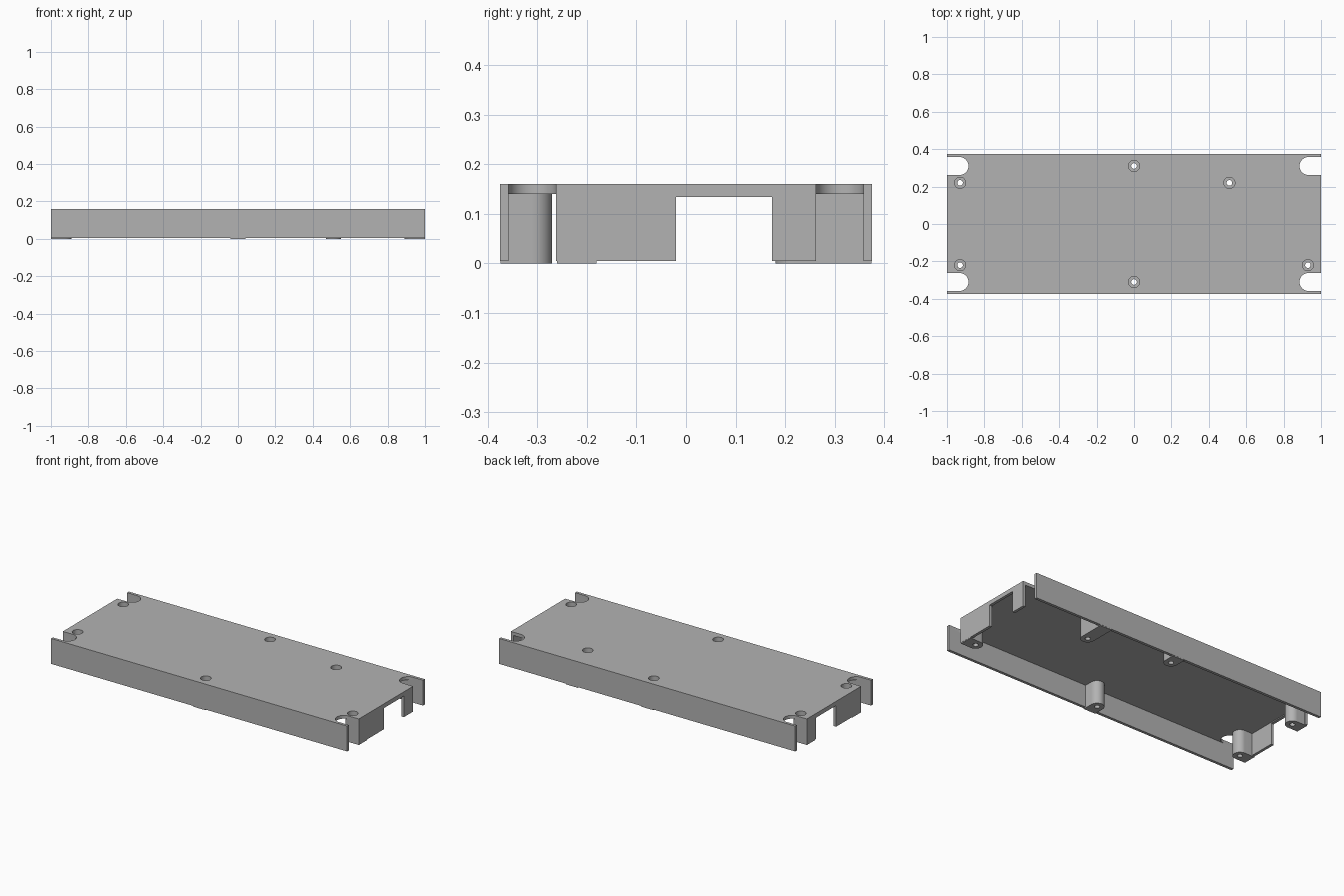
import bpy, bmesh, math
from mathutils import Vector

if "Cube" in bpy.data.objects:
    bpy.data.objects.remove(bpy.data.objects["Cube"], do_unlink=True)

HX, HY = 1.0, 0.375            # half length and half width
TOP, UNDER, RIM = 0.16, 0.14, 0.005
WALL = 0.017
POST_R, BORE_R, HOLE_R, BORE_Z = 0.04, 0.03, 0.015, 0.05
SLOT_Y, SLOT_R, SLOT_X = 0.31, 0.048, 0.933

# Post centres and the direction of the wall each one joins
POSTS = [("left_front", 0.93, -0.22, (1, 0)), ("right_front", -0.93, -0.22, (-1, 0)),
         ("right_back", -0.93, 0.22, (-1, 0)), ("middle_front", 0, -0.31, (0, -1)),
         ("middle_back", 0, 0.31, (0, 1)), ("left_back", 0.51, 0.22, (0, 1))]

grey = bpy.data.materials.new("grey plastic")
grey.use_nodes = True
colour = (0.45, 0.45, 0.45, 1)
grey.diffuse_color = colour
grey.node_tree.nodes["Principled BSDF"].inputs["Base Color"].default_value = colour


def make_object(name, bm):
    bmesh.ops.recalc_face_normals(bm, faces=bm.faces)
    mesh = bpy.data.meshes.new(name)
    bm.to_mesh(mesh)
    bm.free()
    obj = bpy.data.objects.new(name, mesh)
    bpy.context.collection.objects.link(obj)
    mesh.materials.append(grey)
    return obj


def prism(name, points, depth):
    """Extrude a closed outline of 3D points along a vector."""
    bm = bmesh.new()
    face = bm.faces.new([bm.verts.new(p) for p in points])
    new = bmesh.ops.extrude_face_region(bm, geom=[face])["geom"]
    bmesh.ops.translate(bm, vec=Vector(depth),
                        verts=[v for v in new if isinstance(v, bmesh.types.BMVert)])
    return make_object(name, bm)


def arc(cx, cy, r, start, end, steps=24):
    angles = [start + (end - start) * i / steps for i in range(steps + 1)]
    return [(cx + r * math.cos(a), cy + r * math.sin(a)) for a in angles]


# Top plate with a round-ended slot at each corner
quarter = [(HX, SLOT_Y - SLOT_R)]
quarter += arc(SLOT_X, SLOT_Y, SLOT_R, -math.pi / 2, -math.pi * 1.5)
quarter += [(HX, SLOT_Y + SLOT_R), (HX, HY)]
half = quarter + [(-x, y) for x, y in reversed(quarter)]
outline = half + [(-x, -y) for x, y in half]
plate = prism("top_plate", [(x, y, UNDER) for x, y in outline], (0, 0, TOP - UNDER))

# Long side walls
for name, y in (("front_wall", -HY), ("back_wall", HY - WALL)):
    prism(name, [(-HX, y, RIM), (HX, y, RIM), (HX, y + WALL, RIM), (-HX, y + WALL, RIM)],
          (0, 0, UNDER - RIM))

# End walls with a cable opening
EDGE = SLOT_Y - SLOT_R
OPEN_A, OPEN_B, OPEN_Z = -0.02, 0.173, 0.134
section = [(-EDGE, RIM), (OPEN_A, RIM), (OPEN_A, OPEN_Z), (OPEN_B, OPEN_Z),
           (OPEN_B, RIM), (EDGE, RIM), (EDGE, UNDER), (-EDGE, UNDER)]
for name, x in (("left_end_wall", HX - WALL), ("right_end_wall", -HX)):
    prism(name, [(x, y, z) for y, z in section], (WALL, 0, 0))

# Screw posts, rounded inwards and joined to the nearest wall
drilled = [plate]
for name, x, y, (dx, dy) in POSTS:
    out = math.atan2(dy, dx)
    shape = arc(x, y, POST_R, out + math.pi / 2, out + math.pi * 1.5)
    reach = (HX - abs(x) if dx else HY - abs(y)) - 0.001
    first, last = shape[0], shape[-1]
    shape += [(px + dx * reach, py + dy * reach) for px, py in (last, first)]
    drilled.append(prism(name + "_post", [(px, py, 0) for px, py in shape], (0, 0, UNDER)))

# Stepped drill: narrow screw hole below, wide bore above
bm = bmesh.new()
for _, x, y, _ in POSTS:
    rings = []
    for r, z in ((HOLE_R, -0.1), (HOLE_R, BORE_Z), (BORE_R, BORE_Z), (BORE_R, 0.3)):
        rings.append([bm.verts.new((px, py, z))
                      for px, py in arc(x, y, r, 0, 2 * math.pi, 32)[:-1]])
    for low, high in zip(rings, rings[1:]):
        for i in range(32):
            j = (i + 1) % 32
            bm.faces.new((low[i], low[j], high[j], high[i]))
    bm.faces.new(rings[0])
    bm.faces.new(rings[-1])
drill = make_object("screw_hole_cutter", bm)
drill.hide_render = True

for obj in drilled:
    cut = obj.modifiers.new("screw holes", "BOOLEAN")
    cut.operation = "DIFFERENCE"
    cut.solver = "EXACT"
    cut.object = drill
    bpy.ops.object.select_all(action="DESELECT")
    bpy.context.view_layer.objects.active = obj
    obj.select_set(True)
    bpy.ops.object.modifier_apply(modifier=cut.name)
    bpy.ops.object.shade_smooth_by_angle(angle=math.radians(30))
bpy.data.objects.remove(drill, do_unlink=True)
